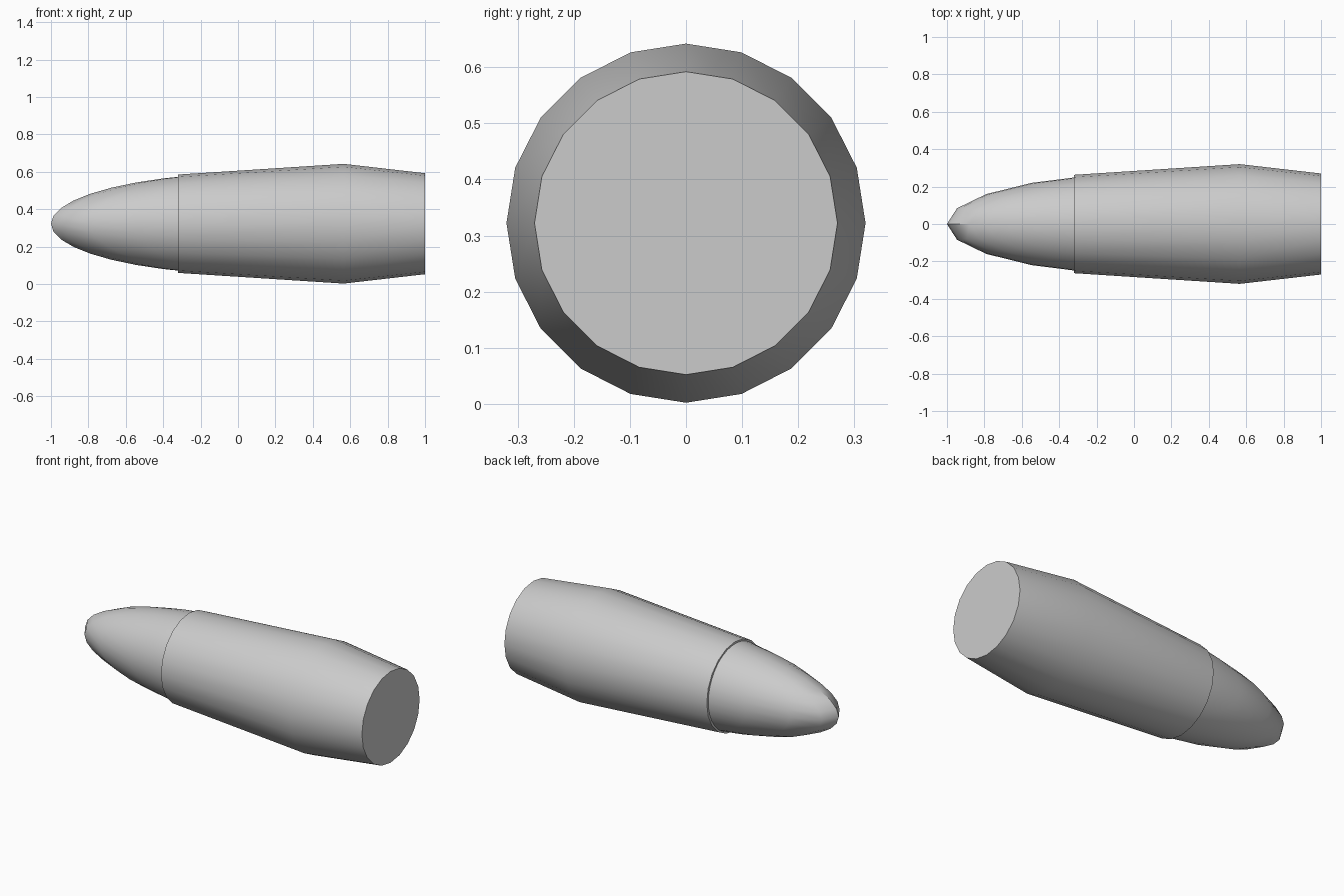
import bpy, bmesh, math

if "Cube" in bpy.data.objects:
    bpy.data.objects.remove(bpy.data.objects["Cube"])

AXIS_Z = 0.322
SIDES = 20


def finish(name, bm):
    bmesh.ops.recalc_face_normals(bm, faces=bm.faces)
    mesh = bpy.data.meshes.new(name)
    bm.to_mesh(mesh)
    bm.free()
    ob = bpy.data.objects.new(name, mesh)
    bpy.context.collection.objects.link(ob)
    bpy.ops.object.select_all(action='DESELECT')
    ob.select_set(True)
    bpy.context.view_layer.objects.active = ob
    bpy.ops.object.shade_smooth_by_angle(angle=math.radians(35))
    return ob


# Casing: tapered 20-sided tube with flat ends, lofted along x
bm = bmesh.new()
rings = []
for x, r in [(-0.32, 0.263), (0.565, 0.32), (1.0, 0.27)]:
    rings.append([bm.verts.new((x, r * math.sin(math.tau * i / SIDES),
                                AXIS_Z + r * math.cos(math.tau * i / SIDES)))
                  for i in range(SIDES)])
for a, b in zip(rings, rings[1:]):
    for i in range(SIDES):
        j = (i + 1) % SIDES
        bm.faces.new((a[i], a[j], b[j], b[i]))
bm.faces.new(rings[0])
bm.faces.new(rings[-1])
finish("casing", bm)

# Nose: stretched half sphere, its open end hidden inside the casing
bm = bmesh.new()
bmesh.ops.create_uvsphere(bm, u_segments=SIDES, v_segments=20, radius=1)
bmesh.ops.bisect_plane(bm, geom=bm.verts[:] + bm.edges[:] + bm.faces[:], dist=1e-4,
                       plane_co=(0, 0, 0), plane_no=(1, 0, 0), clear_outer=True)
for v in bm.verts:
    v.co = (0.1 + 1.1 * v.co.x, 0.272 * v.co.y, AXIS_Z + 0.272 * v.co.z)
finish("nose", bm)
